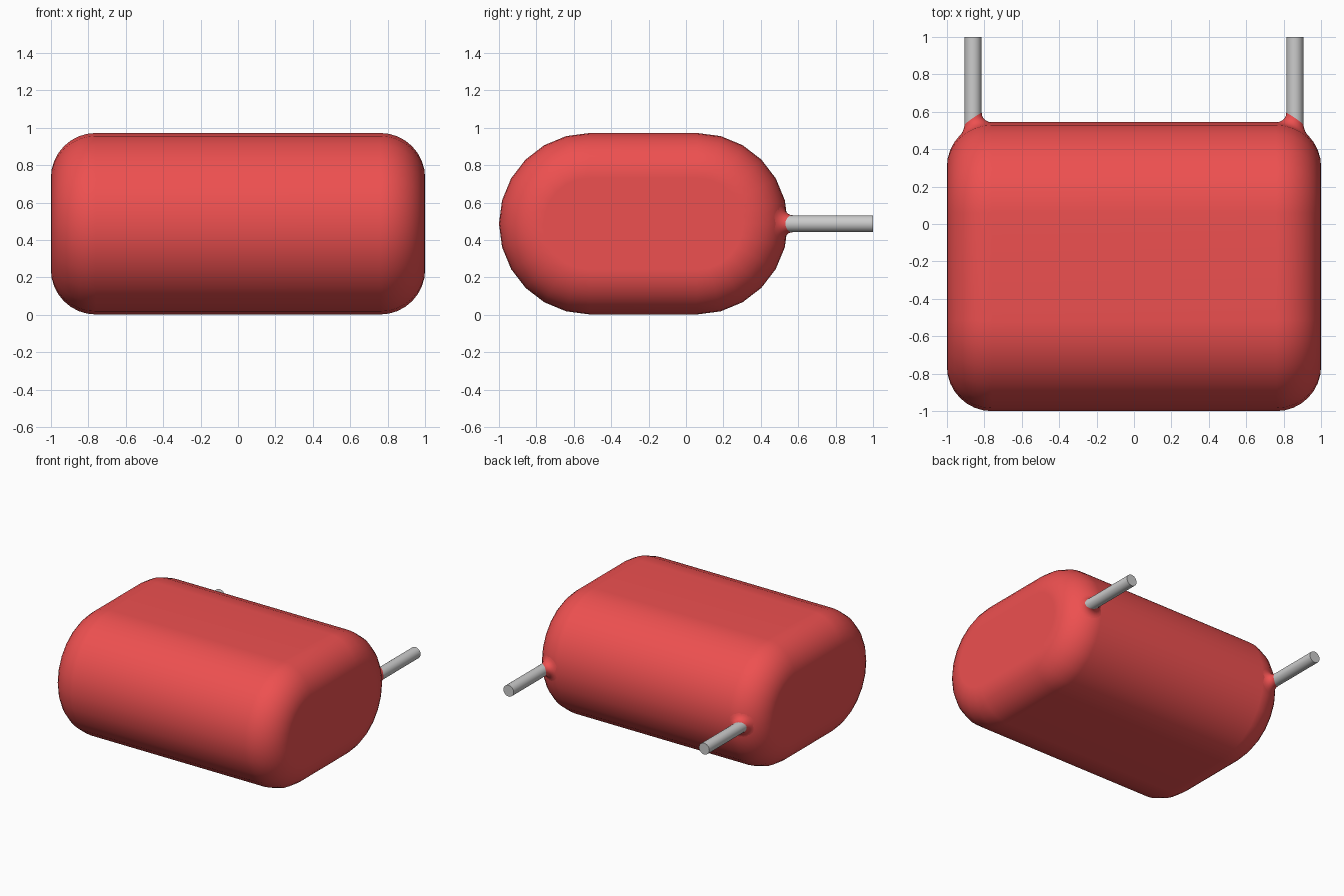
import bpy, bmesh
from math import sin, cos, pi, sqrt

if "Cube" in bpy.data.objects:
    bpy.data.objects.remove(bpy.data.objects["Cube"])

R, RB = 0.485, 0.24            # body end radius, edge rounding
Y0, Y1 = -0.515, 0.06          # centres of the two rounded sides
ZC = 0.487                     # mid height
LX, LR = 0.86, 0.045           # lead position and radius
ARC, BEV, SIDES = 12, 8, 24

red = bpy.data.materials.new("red_coating")
red.diffuse_color = (0.85, 0.08, 0.08, 1)
red.use_nodes = True
red.node_tree.nodes["Principled BSDF"].inputs["Base Color"].default_value = red.diffuse_color


def finish(name, bm, mat=None):
    bmesh.ops.recalc_face_normals(bm, faces=bm.faces)
    me = bpy.data.meshes.new(name)
    bm.to_mesh(me)
    bm.free()
    ob = bpy.data.objects.new(name, me)
    bpy.context.collection.objects.link(ob)
    if mat:
        me.materials.append(mat)
    bpy.ops.object.select_all(action='DESELECT')
    ob.select_set(True)
    bpy.context.view_layer.objects.active = ob
    bpy.ops.object.shade_smooth_by_angle(angle=0.7)
    return ob


def loft(rings, caps=True):
    bm = bmesh.new()
    vs = [[bm.verts.new(p) for p in ring] for ring in rings]
    n = len(vs[0])
    for a, b in zip(vs, vs[1:]):
        for i in range(n):
            bm.faces.new((a[i], a[(i + 1) % n], b[(i + 1) % n], b[i]))
    if caps:
        bm.faces.new(vs[0])
        bm.faces.new(vs[-1])
    return bm


def stadium(x, rad):
    pts = []
    for yc, start in ((Y1, -pi / 2), (Y0, pi / 2)):
        for i in range(ARC + 1):
            a = start + pi * i / ARC
            pts.append((x, yc + rad * cos(a), ZC + rad * sin(a)))
    return pts


def back_surface(x, z):
    d = max(0, abs(x) - (1 - RB))
    rad = R - RB + sqrt(max(0, RB * RB - d * d))
    return Y1 + sqrt(rad * rad - (z - ZC) ** 2)


# Body: stadium section lofted along x with rounded ends
half = [(1 - RB + RB * sin(t), R - RB + RB * cos(t))
        for t in (pi / 2 * i / BEV for i in range(BEV + 1))]
path = [(-x, r) for x, r in reversed(half)] + half
body = finish("body", loft([stadium(x, r) for x, r in path]), red)
body.modifiers.new("normals", 'WEIGHTED_NORMAL').keep_sharp = True

for side, label in ((-1, "left"), (1, "right")):
    # Wire lead
    angles = [2 * pi * i / SIDES for i in range(SIDES)]
    finish(label + "_lead", loft([[(side * LX + LR * cos(a), y, ZC + LR * sin(a))
                                   for a in angles] for y in (0.35, 1.0)]))

    # Coating fillet that follows the body surface around the lead
    rings = []
    for k in range(7):
        t = pi / 2 * k / 6
        ring = []
        for a in angles:
            outward = (1 + side * cos(a)) / 2
            flare = 0.065 - 0.035 * outward
            height = 0.06 - 0.02 * outward
            r = LR + 0.001 + flare * (1 - sin(t))
            x, z = side * LX + r * cos(a), ZC + r * sin(a)
            ring.append((x, back_surface(x, z) - 0.004 + height * (1 - cos(t)), z))
        rings.append(ring)
    finish(label + "_lead_fillet", loft(rings, caps=False), red)
